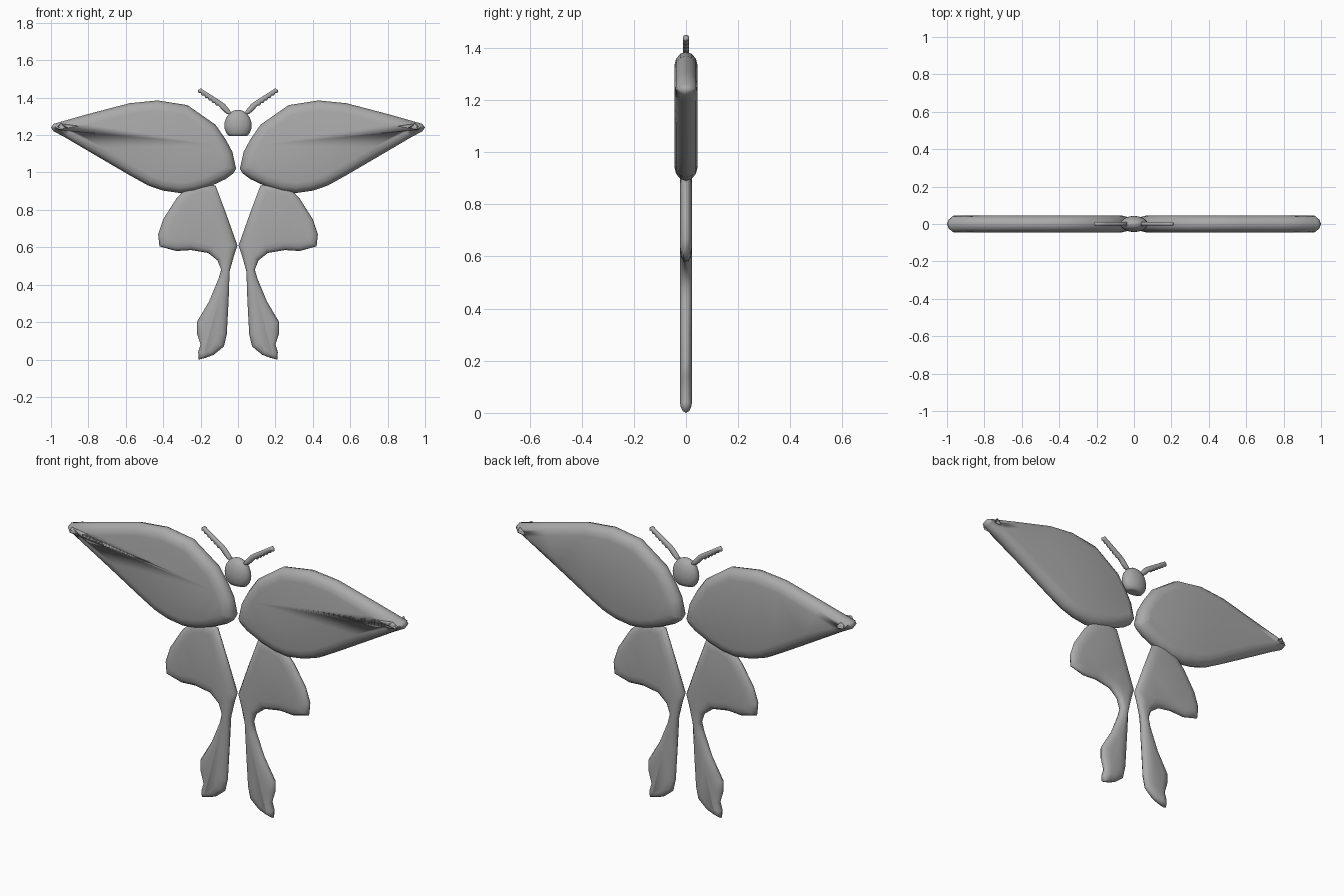
import bpy, bmesh
from mathutils import Vector

cube = bpy.data.objects.get("Cube")
if cube:
    bpy.data.objects.remove(cube)

GREY = (0.4, 0.4, 0.4, 1)
grey = bpy.data.materials.new("plain grey")
grey.use_nodes = True
grey.diffuse_color = GREY
grey.node_tree.nodes["Principled BSDF"].inputs["Base Color"].default_value = GREY


def inward(outline):
    """Unit inward normal and available room at each outline point."""
    n = len(outline)
    area = sum(outline[i - 1].cross(outline[i]) for i in range(n))
    result = []
    for i, p in enumerate(outline):
        a = (p - outline[i - 1]).normalized()
        b = (outline[(i + 1) % n] - p).normalized()
        t = (a + b).normalized()
        normal = Vector((-t.y, t.x)) * (1 if area > 0 else -1)
        room = min((p - q).length for j, q in enumerate(outline)
                   if min((i - j) % n, (j - i) % n) > 2)
        result.append((normal, room))
    return result


def pillow(name, points, half, rim):
    """Flat plate in the XZ plane with a rounded rim, mirrored to both sides."""
    outline = [Vector(p) for p in points]
    offsets = inward(outline)
    profile = [(1, 1), (0.5, 0.85), (0.15, 0.5), (0, 0)]
    layers = [(k, -y) for k, y in profile] + [(k, y) for k, y in profile[-2::-1]]
    bm = bmesh.new()
    rings = []
    for k, y in layers:
        ring = []
        for p, (normal, room) in zip(outline, offsets):
            q = p + normal * min(rim, room * 0.38) * k
            ring.append(bm.verts.new((q.x, y * half, q.y)))
        rings.append(ring)
    for r, s in zip(rings, rings[1:]):
        for i in range(len(r)):
            bm.faces.new((r[i - 1], r[i], s[i], s[i - 1]))
    caps = [bm.faces.new(rings[0]), bm.faces.new(rings[-1])]
    bmesh.ops.recalc_face_normals(bm, faces=bm.faces)
    bmesh.ops.triangulate(bm, faces=caps)
    for f in bm.faces:
        f.smooth = True
    mesh = bpy.data.meshes.new(name)
    bm.to_mesh(mesh)
    bm.free()
    mesh.materials.append(grey)
    obj = bpy.data.objects.new(name, mesh)
    bpy.context.collection.objects.link(obj)
    mirror = obj.modifiers.new("both sides", 'MIRROR')
    mirror.use_mirror_merge = False
    return obj


# Broad upper wings
pillow("upper_wings", [
    (.01, 1.02), (.03, 1.11), (.065, 1.175), (.12, 1.255), (.27, 1.36),
    (.43, 1.385), (.58, 1.37), (.81, 1.31), (.985, 1.26), (1, 1.24),
    (.985, 1.22), (.92, 1.185), (.75, 1.085), (.57, .98), (.48, .93),
    (.4, .903), (.31, .89), (.23, .9), (.15, .925), (.065, .965), (.025, .995)],
    0.045, 0.055)

# Lower wings with long tails
pillow("lower_wings", [
    (.12, .93), (.06, .77), (.003, .61), (.02, .56), (.045, .47), (.05, .32),
    (.06, .135), (.075, .07), (.13, .025), (.17, .01), (.21, 0), (.213, .04),
    (.2, .08), (.22, .14), (.22, .2), (.155, .31), (.105, .43), (.09, .48),
    (.11, .53), (.16, .57), (.25, .585), (.33, .58), (.42, .605), (.427, .67),
    (.4, .75), (.33, .86), (.28, .915), (.2, .945)],
    0.023, 0.05)

# Feathered antennae with a saw-toothed lower edge
tip, root = Vector((.212, 1.425)), Vector((.118, 1.358))
teeth = []
for i in range(6):
    p = tip.lerp(root, i / 5)
    teeth += [p, p + Vector((-.012, .001))]
pillow("antennae", [(.03, 1.31), (.045, 1.335), (.07, 1.365), (.09, 1.38),
                    (.145, 1.415), (.2, 1.45), (.214, 1.44)]
       + teeth + [(.085, 1.335), (.06, 1.312)], 0.012, 0.012)

# Rounded head with a flattened underside
bpy.ops.mesh.primitive_uv_sphere_add(segments=20, ring_count=12, radius=1)
head = bpy.context.object
head.name = "head"
for v in head.data.vertices:
    z = max(v.co.z, -0.75)
    v.co = (v.co.x * 0.073, v.co.y * 0.043, 1.25 + z * (0.085 if z > 0 else 0.075))
head.data.materials.append(grey)
bpy.ops.object.shade_smooth_by_angle(angle=0.9)
